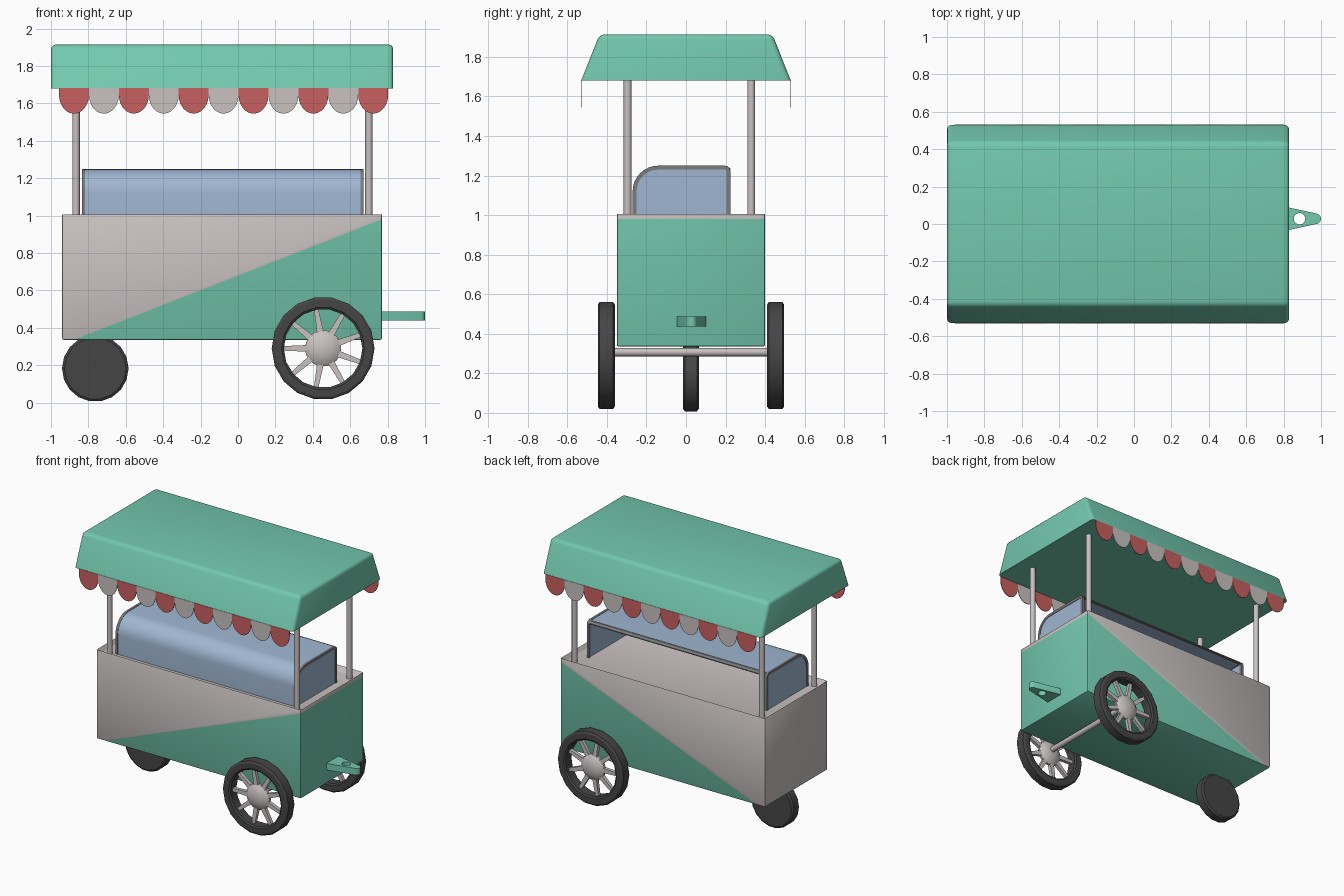
import bpy, bmesh, math
from mathutils import Vector

if "Cube" in bpy.data.objects:
    bpy.data.objects.remove(bpy.data.objects["Cube"])


def mat(name, r, g, b):
    m = bpy.data.materials.new(name)
    m.diffuse_color = (r, g, b, 1)
    m.use_nodes = True
    m.node_tree.nodes["Principled BSDF"].inputs["Base Color"].default_value = m.diffuse_color
    return m


GREEN = mat("mint green", .17, .58, .42)
GREY = mat("warm light grey", .58, .54, .53)
RED = mat("soft red", .58, .115, .115)
BLUE = mat("glass blue", .35, .47, .64)
FRAME = mat("frame grey", .2, .2, .21)
BLACK = mat("tyre black", .06, .06, .06)
CY = .025  # centre line of the cart body


def finish(name, bm, mats, smooth=True):
    bmesh.ops.recalc_face_normals(bm, faces=bm.faces)
    me = bpy.data.meshes.new(name)
    bm.to_mesh(me)
    bm.free()
    for m in mats:
        me.materials.append(m)
    ob = bpy.data.objects.new(name, me)
    bpy.context.collection.objects.link(ob)
    if smooth:
        bpy.ops.object.select_all(action='DESELECT')
        ob.select_set(True)
        bpy.context.view_layer.objects.active = ob
        bpy.ops.object.shade_smooth_by_angle(angle=math.radians(35))
    return ob


def add_prism(bm, pts, axis, a, b, mi=0):
    """Extrude a 2D outline along x (points are y,z) or y (points are x,z)."""
    place = (lambda p, t: (t, p[0], p[1])) if axis == 'x' else (lambda p, t: (p[0], t, p[1]))
    A = [bm.verts.new(place(p, a)) for p in pts]
    B = [bm.verts.new(place(p, b)) for p in pts]
    n = len(pts)
    faces = [bm.faces.new(A), bm.faces.new(B[::-1])]
    faces += [bm.faces.new((A[i], B[i], B[(i + 1) % n], A[(i + 1) % n])) for i in range(n)]
    for f in faces:
        f.material_index = mi


def prism(name, pts, axis, a, b, m):
    bm = bmesh.new()
    add_prism(bm, pts, axis, a, b)
    return finish(name, bm, [m])


def lathe(name, prof, centre, m, segs, closed=False):
    """Spin a (radius, y) profile around the y axis."""
    bm = bmesh.new()
    vs = [bm.verts.new((r, y, 0)) for r, y in prof]
    pairs = list(zip(vs, vs[1:])) + ([(vs[-1], vs[0])] if closed else [])
    edges = [bm.edges.new(p) for p in pairs]
    bmesh.ops.spin(bm, geom=vs + edges, cent=(0, 0, 0), axis=(0, 1, 0),
                   angle=math.tau, steps=segs, use_merge=True)
    bmesh.ops.remove_doubles(bm, verts=bm.verts, dist=1e-5)
    bmesh.ops.translate(bm, verts=bm.verts, vec=centre)
    return finish(name, bm, [m])


def rod(name, p, q, r, m):
    p, q = Vector(p), Vector(q)
    bm = bmesh.new()
    bmesh.ops.create_cone(bm, cap_ends=True, segments=12, radius1=r, radius2=r, depth=(q - p).length)
    rot = (q - p).to_track_quat('Z', 'Y').to_matrix()
    bmesh.ops.rotate(bm, verts=bm.verts, matrix=rot)
    bmesh.ops.translate(bm, verts=bm.verts, vec=(p + q) / 2)
    return finish(name, bm, [m])


# Cart body: box with a sunken counter, painted along a diagonal
bm = bmesh.new()
add_prism(bm, [(-.94, .335), (.77, .335), (.77, 1.012), (-.94, 1.012)], 'y', -.35, .40)
bmesh.ops.recalc_face_normals(bm, faces=bm.faces)
top = [f for f in bm.faces if f.normal.z > .9]
bmesh.ops.inset_region(bm, faces=top, thickness=.03)
bmesh.ops.translate(bm, verts=top[0].verts, vec=(0, 0, -.04))
bmesh.ops.bevel(bm, geom=bm.edges[:], offset=.01, segments=2, affect='EDGES', profile=.5)
co, no = Vector((-.88, 0, .335)), Vector((-.645, 0, 1.65)).normalized()
bmesh.ops.bisect_plane(bm, geom=bm.verts[:] + bm.edges[:] + bm.faces[:], plane_co=co, plane_no=no)
for f in bm.faces:
    below = (f.calc_center_median() - co).dot(no) < 0
    f.material_index = 1 if (below and f.normal.z < .5) or f.normal.z < -.9 else 0
finish("cart_body", bm, [GREY, GREEN])

# Roof: sloped front and back, softened upper edges
bm = bmesh.new()
add_prism(bm, [(-.53, 1.68), (.53, 1.68), (.437, 1.914), (-.437, 1.914)], 'x', -1, .83)
soft = [e for e in bm.edges if max(v.co.z for v in e.verts) > 1.8]
bmesh.ops.bevel(bm, geom=soft, offset=.025, segments=3, affect='EDGES', profile=.5)
finish("roof", bm, [GREEN])

# Scalloped trim, front and back
for label, y in (("front", -.53), ("back", .53)):
    bm = bmesh.new()
    for i in range(11):
        cx = -.877 + .16 * i
        arc = [(cx + .08 * math.cos(math.pi * k / 12), 1.645 - .1 * math.sin(math.pi * k / 12))
               for k in range(13)]
        add_prism(bm, [(cx + .08, 1.682)] + arc + [(cx - .08, 1.682)], 'y', y - .002, y + .002, i % 2)
    finish(label + "_scallops", bm, [RED, GREY], smooth=False)

# Roof posts
for sx, x in (("left", -.866), ("right", .70)):
    for sy, y in (("front", -.295), ("back", .33)):
        rod(f"{sy}_{sx}_post", (x, y, .965), (x, y, 1.69), .02, GREY)


# Glass case: rounded hood, framed ends, open back
def case_front(o):
    c = [(-.14 - (.13 - o) * math.cos(math.pi / 2 * k / 8), 1.12 + (.13 - o) * math.sin(math.pi / 2 * k / 8))
         for k in range(9)]
    return [(-.27 + o, .97)] + c


def case_full(o):
    c = [(.195 + (.03 - o) * math.sin(math.pi / 2 * k / 3), 1.22 + (.03 - o) * math.cos(math.pi / 2 * k / 3))
         for k in range(4)]
    return case_front(o) + c + [(.225 - o, .97)]


X0, X1 = -.835, .672
hood = case_front(.003) + [(.21, 1.247), (.21, 1.234)] + case_front(.016)[::-1]
prism("glass_hood", hood, 'x', X0 + .018, X1 - .018, BLUE)
prism("glass_back_trim", [(.205, 1.25), (.225, 1.235), (.225, 1.228), (.205, 1.228)], 'x',
      X0 + .018, X1 - .018, FRAME)
band = case_full(0) + case_full(.02)[::-1]
for label, a, s in (("left", X0, 1), ("right", X1, -1)):
    prism(label + "_glass_frame", band, 'x', a, a + s * .018, FRAME)
    prism(label + "_glass_end", case_full(.019), 'x', a + s * .004, a + s * .014, BLUE)

# Large spoked wheels and axle
WX, WZ = .455, .29
tyre = [(.21, -.034), (.222, -.043), (.262, -.043), (.275, -.034),
        (.275, .034), (.262, .043), (.222, .043), (.21, .034)]
hub = [(0, -.04), (.04, -.036), (.075, -.025), (.097, -.008),
       (.097, .008), (.075, .025), (.04, .036), (0, .04)]
for label, y in (("front", CY - .428), ("back", CY + .428)):
    lathe(label + "_tyre", tyre, (WX, y, WZ), BLACK, 18, True)
    lathe(label + "_hub", hub, (WX, y, WZ), GREY, 18)
    bm = bmesh.new()
    for i in range(9):
        t = math.pi + i * math.tau / 9
        c, s = math.cos(t), math.sin(t)
        outline = [(.08, -.018), (.215, -.012), (.215, .012), (.08, .018)]
        add_prism(bm, [(WX + r * c - w * s, WZ + r * s + w * c) for r, w in outline], 'y', y - .013, y + .013)
    finish(label + "_spokes", bm, [GREY], smooth=False)
rod("axle", (WX, CY - .428, .307), (WX, CY + .428, .307), .021, GREY)

# Small solid wheel under the other end
lathe("small_wheel", [(0, -.04), (.165, -.04), (.178, -.03), (.178, .03), (.165, .04), (0, .04)],
      (-.763, CY, .183), BLACK, 18)

# Tow hitch: tapered plate with a hole
cu = bpy.data.curves.new("hitch_outline", 'CURVE')
cu.dimensions, cu.fill_mode, cu.extrude = '2D', 'BOTH', .025
HY = .028
tip = [(.972 + .028 * math.cos(a), HY + .028 * math.sin(a))
       for a in [math.radians(-75 + 25 * k) for k in range(7)]]
hole = [(.885 + .031 * math.cos(math.tau * k / 16), HY + .031 * math.sin(math.tau * k / 16)) for k in range(16)]
for pts in ([(.76, HY - .075)] + tip + [(.76, HY + .075)], hole):
    sp = cu.splines.new('POLY')
    sp.points.add(len(pts) - 1)
    sp.use_cyclic_u = True
    for p, (x, y) in zip(sp.points, pts):
        p.co = (x, y, 0, 1)
tmp = bpy.data.objects.new("hitch_outline", cu)
bpy.context.collection.objects.link(tmp)
bpy.context.view_layer.update()
me = bpy.data.meshes.new_from_object(tmp.evaluated_get(bpy.context.evaluated_depsgraph_get()))
bm = bmesh.new()
bm.from_mesh(me)
bpy.data.objects.remove(tmp)
bmesh.ops.remove_doubles(bm, verts=bm.verts, dist=1e-5)
bmesh.ops.translate(bm, verts=bm.verts, vec=(0, 0, .463))
finish("tow_hitch", bm, [GREEN])
